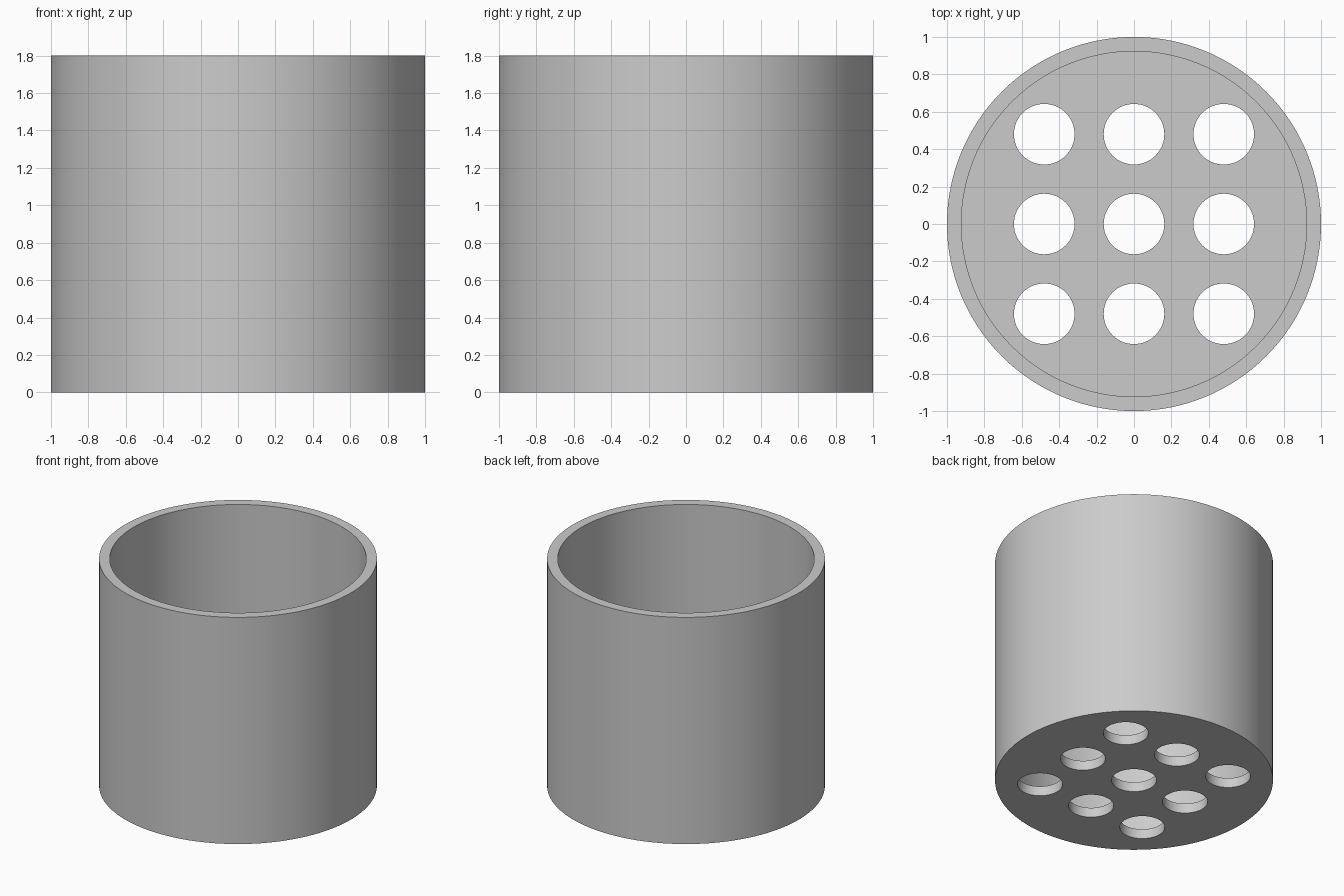
import bpy

cube = bpy.data.objects.get("Cube")
if cube:
    bpy.data.objects.remove(cube, do_unlink=True)

HEIGHT = 1.8
WALL = 0.077
HOLE_RADIUS = 0.162
HOLE_SPACING = 0.48

grey = bpy.data.materials.new("plain grey")
grey.use_nodes = True
colour = (0.6, 0.6, 0.6, 1)
grey.diffuse_color = colour
grey.node_tree.nodes["Principled BSDF"].inputs["Base Color"].default_value = colour


def cylinder(name, radius, bottom, top, x=0, y=0, sides=128):
    bpy.ops.mesh.primitive_cylinder_add(
        vertices=sides, radius=radius, depth=top - bottom,
        location=(x, y, (bottom + top) / 2))
    obj = bpy.context.object
    obj.name = name
    obj.data.materials.append(grey)
    return obj


def cut(target, cutter):
    cutter.hide_render = True
    mod = target.modifiers.new("cut", "BOOLEAN")
    mod.operation = "DIFFERENCE"
    mod.solver = "EXACT"
    mod.object = cutter
    bpy.ops.object.select_all(action="DESELECT")
    target.select_set(True)
    bpy.context.view_layer.objects.active = target
    bpy.ops.object.modifier_apply(modifier=mod.name)
    bpy.data.objects.remove(cutter, do_unlink=True)


# Outer body, hollowed from the top to leave a floor
cup = cylinder("perforated_cup", 1, 0, HEIGHT)
cut(cup, cylinder("pocket_cutter", 1 - WALL, WALL, HEIGHT + 0.5))

# Three by three grid of drain holes through the floor
for col in (-1, 0, 1):
    for row in (-1, 0, 1):
        cut(cup, cylinder("hole_cutter", HOLE_RADIUS, -0.2, 0.4,
                          col * HOLE_SPACING, row * HOLE_SPACING, 64))

# Smooth walls with crisp rims
bpy.ops.object.select_all(action="DESELECT")
cup.select_set(True)
bpy.context.view_layer.objects.active = cup
bpy.ops.object.shade_smooth_by_angle()
